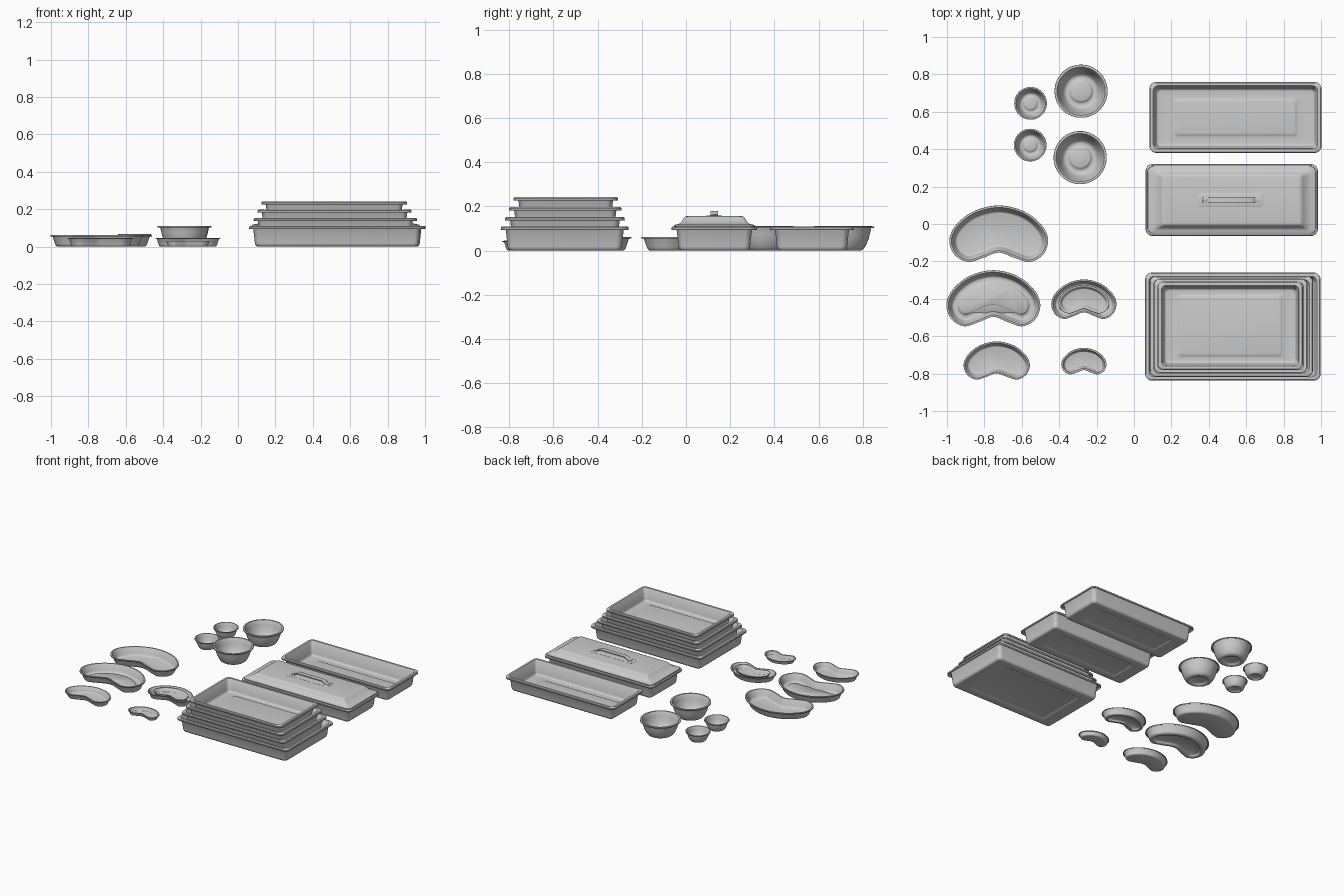
import bpy, bmesh, math
from mathutils import Vector

if "Cube" in bpy.data.objects:
    bpy.data.objects.remove(bpy.data.objects["Cube"])

T = 0.004  # sheet metal thickness


def finish(name, bm, loc, thick=0.0):
    me = bpy.data.meshes.new(name)
    bm.to_mesh(me)
    bm.free()
    ob = bpy.data.objects.new(name, me)
    bpy.context.collection.objects.link(ob)
    ob.location = loc
    bpy.ops.object.select_all(action='DESELECT')
    ob.select_set(True)
    bpy.context.view_layer.objects.active = ob
    bpy.ops.object.shade_smooth_by_angle(angle=math.radians(40))
    if thick:
        m = ob.modifiers.new("sheet", 'SOLIDIFY')
        m.thickness, m.offset = thick, -1
    return ob


def shell(name, outline, rings, loc, thick=T, flip=False):
    """Skin rings (inset_x, inset_y, z) of an outline, capped on the last ring."""
    bm = bmesh.new()
    loops = [[bm.verts.new((x, y, z)) for x, y in outline(ix, iy)] for ix, iy, z in rings]
    n = len(loops[0])
    for a, b in zip(loops, loops[1:]):
        for j in range(n):
            k = (j + 1) % n
            f = [b[j], b[k], a[k], a[j]]
            bm.faces.new(f[::-1] if flip else f)
    bm.faces.new(loops[-1] if flip else loops[-1][::-1])
    return finish(name, bm, loc, thick)


def rect(w, d, r=0.035):
    def f(ix, iy):
        a, b, c = w / 2 - ix, d / 2 - iy, max(r - 0.3 * ix, 0.015)
        pts = []
        for q, (sx, sy) in enumerate(((1, 1), (-1, 1), (-1, -1), (1, -1))):
            for i in range(9):
                t = (q + i / 8) * math.pi / 2
                pts.append((sx * (a - c) + c * math.cos(t), sy * (b - c) + c * math.sin(t)))
        return pts
    return f


def circle(r):
    return lambda ix, iy: [((r - ix) * math.cos(t * math.tau / 64),
                            (r - ix) * math.sin(t * math.tau / 64)) for t in range(64)]


KIDNEY = [(0, 1), (-.5, .8), (-.86, .32), (-1, -.22), (-.9, -.74), (-.63, -1), (-.32, -.85), (0, -.66),
          (.32, -.85), (.63, -1), (.9, -.74), (1, -.22), (.86, .32), (.5, .8)]


def kidney(w, d):
    p = [Vector((x * w / 2, y * d / 2)) for x, y in KIDNEY]
    n, pts = len(p), []
    for i in range(n):
        a, b, c, e = p[i - 1], p[i], p[(i + 1) % n], p[(i + 2) % n]
        for s in range(6):
            t = s / 6
            pts.append(0.5 * (2 * b + (c - a) * t + (2 * a - 5 * b + 4 * c - e) * t * t
                              + (3 * b - a - 3 * c + e) * t ** 3))

    def f(ix, iy):
        out = []
        for i, q in enumerate(pts):
            g = (pts[(i + 1) % len(pts)] - pts[i - 1]).normalized()
            out.append((q.x - g.y * ix, q.y + g.x * ix))
        return out
    return f


def tray(name, x0, x1, y0, y1, base, h, px, py):
    t = h - T
    rings = [(i, i, z) for i, z in ((.001, t - .012), (.001, t - .003), (.004, t), (.016, t), (.019, t - .004),
                                    (.028, .02), (.031, .009), (.037, .002), (.045, 0))]
    rings += [(px - .012, py - .012, 0), (px - .008, py - .008, .001), (px, py, .006), (px + .004, py + .004, .007)]
    return shell(name, rect(x1 - x0, y1 - y0), rings, ((x0 + x1) / 2, (y0 + y1) / 2, base))


# long trays
tray("long_tray_open", .085, 1.0, .383, .757, 0, .11, .137, .097)
tray("long_tray_covered", .065, .98, -.062, .318, 0, .11, .137, .097)

# nested stack of wide trays
for i, (x0, x1, y0, y1, top) in enumerate(((.062, .995, -.835, -.262, .11), (.087, .955, -.815, -.28, .153),
                                           (.108, .925, -.797, -.295, .197), (.128, .9, -.778, -.31, .242))):
    h = .11 - .004 * i
    tray("stack_tray_%d" % (i + 1), x0, x1, y0, y1, top - h, h, .137 - .007 * i, .1 - .007 * i)

# lid with raised centre
LX, LY = .5225, .128
shell("lid", rect(.915, .38),
      [(.008, .008, .110), (.009, .009, .115), (.014, .014, .118), (.03, .028, .120), (.045, .036, .124),
       (.068, .046, .137), (.08, .053, .149), (.087, .058, .154), (.097, .066, .156)],
      (LX, LY, 0), flip=True)

# handle base plate, arched handle and rivets
shell("handle_plate", rect(.35, .075, .012),
      [(0, 0, .154), (0, 0, .157), (.004, .004, .159)], (.515, LY, 0), thick=0, flip=True)
side = [(.155, .158), (.155, .162), (.132, .163), (.112, .177), (.104, .180)]
inner = [(.100, .174), (.108, .172), (.126, .158)]
prof = side + [(-x, z) for x, z in side[::-1]] + [(-x, z) for x, z in inner] + inner[::-1]
# reorder the underside so it runs from the left foot to the right foot
prof = side + [(-x, z) for x, z in side[::-1]] + [(-x, z) for x, z in inner[::-1]] + inner
bm = bmesh.new()
f = bm.faces.new([bm.verts.new((x, -.017, z)) for x, z in prof])
ex = bmesh.ops.extrude_face_region(bm, geom=[f])
bmesh.ops.translate(bm, vec=(0, .034, 0), verts=[v for v in ex["geom"] if isinstance(v, bmesh.types.BMVert)])
bmesh.ops.recalc_face_normals(bm, faces=bm.faces)
handle = finish("lid_handle", bm, (.522, LY, 0))
bv = handle.modifiers.new("soft_edges", 'BEVEL')
bv.width, bv.segments = .0015, 2
for s in (-1, 1):
    shell("handle_rivet", circle(.009), [(0, 0, .159), (.001, 0, .163), (.004, 0, .165)],
          (.522 + s * .143, LY, 0), thick=0, flip=True)

# round bowls with a raised centre in the floor
BOWL = [(0, .102), (0, .107), (.007, .107), (.010, .102), (.016, .075), (.023, .05), (.031, .032), (.038, .018),
        (.046, .007), (.055, .001), (.062, 0), (.074, 0), (.078, .002), (.084, .009), (.089, .011)]
for name, x, y, k in (("large_bowl", -.283, .71, 1), ("large_bowl", -.288, .355, 1),
                      ("small_bowl", -.553, .645, .615), ("small_bowl", -.555, .422, .615)):
    shell(name, circle(.138 * k), [(i * k, i * k, z * k) for i, z in BOWL], (x, y, 0), T * k)


# kidney dishes
def dish(name, x, y, w, d, h, z=0, panel=False):
    k = w / .52
    prof = [(0, h - .008 * k), (0, h - .003), (.006, h - .003), (.009, h - .008 * k), (.022, .018 * k),
            (.026, .008 * k), (.032, .002 * k), (.038, 0)]
    if panel:
        prof += [(.058, 0), (.061, .002), (.067, .010), (.071, .012)]
    shell(name, kidney(w, d), [(i * k, i * k, q) for i, q in prof], (x, y, z), .003)


dish("kidney_dish_large", -.723, -.052, .522, .296, .062)
dish("kidney_dish_stepped", -.752, -.397, .496, .294, .062, panel=True)
dish("kidney_dish_medium", -.734, -.73, .348, .198, .045)
dish("kidney_dish_nest_outer", -.268, -.402, .343, .205, .045, panel=True)
dish("kidney_dish_nest_inner", -.268, -.402, .265, .147, .03, z=.014)
dish("kidney_dish_small", -.268, -.733, .236, .136, .03)
